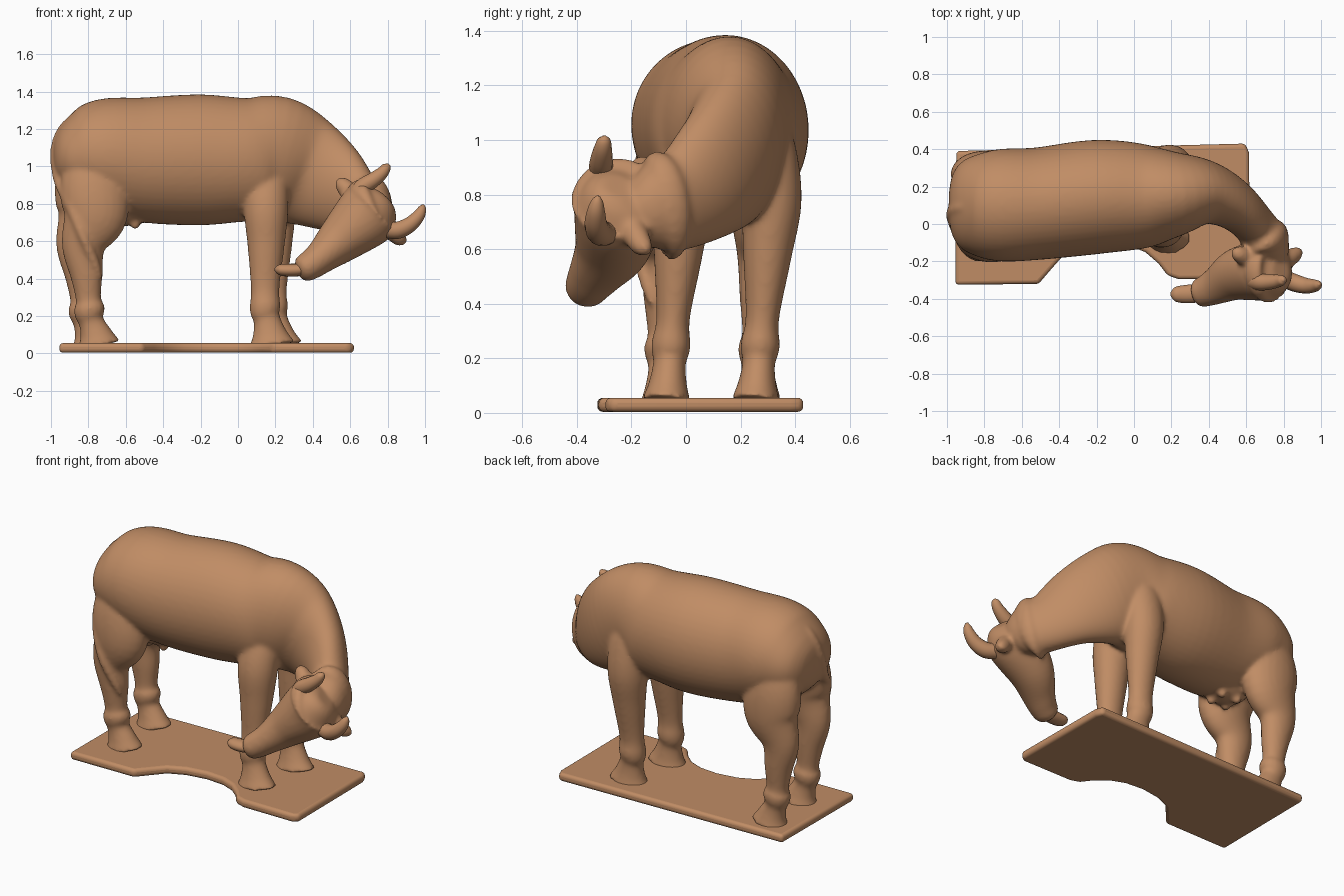
import bpy, bmesh, math
from mathutils import Vector

clay = bpy.data.materials.new("brown_clay")
clay.diffuse_color = (0.53, 0.265, 0.13, 1)


def finish(name, bm):
    bmesh.ops.recalc_face_normals(bm, faces=bm.faces)
    for f in bm.faces:
        f.smooth = True
    mesh = bpy.data.meshes.new(name)
    bm.to_mesh(mesh)
    bm.free()
    mesh.materials.append(clay)
    ob = bpy.data.objects.new(name, mesh)
    bpy.context.collection.objects.link(ob)
    return ob


def spline(a, b, c, d, t):
    return [0.5 * (2*q + (r-p)*t + (2*p-5*q+4*r-s)*t*t + (3*q-p-3*r+s)*t**3)
            for p, q, r, s in zip(a, b, c, d)]


def loft(name, stations, hint, sides=24, steps=5):
    """Skin ellipses along a path; station = x, y, z, radius along hint, radius across."""
    n = len(stations)
    rows = []
    for i in range(n - 1):
        q = [stations[max(0, min(n - 1, i + k))] for k in (-1, 0, 1, 2)]
        rows += [spline(*q, k / steps) for k in range(steps)]
    rows.append(list(stations[-1]))
    bm = bmesh.new()
    rings = []
    for i, s in enumerate(rows):
        c = Vector(s[:3])
        t = (Vector(rows[min(i + 1, len(rows) - 1)][:3]) - Vector(rows[max(i - 1, 0)][:3])).normalized()
        u = Vector(hint)
        u = (u - t * u.dot(t)).normalized()
        w = t.cross(u)
        rings.append([bm.verts.new(c + u * s[3] * math.cos(a) + w * s[4] * math.sin(a))
                      for a in (2 * math.pi * k / sides for k in range(sides))])
    for r0, r1 in zip(rings, rings[1:]):
        for k in range(sides):
            j = (k + 1) % sides
            bm.faces.new((r0[k], r0[j], r1[j], r1[k]))
    bm.faces.new(rings[0])
    bm.faces.new(rings[-1])
    return finish(name, bm)


def tube(name, points, hint):
    """Round tapered tube; point = x, y, z, radius."""
    return loft(name, [(*p, p[3]) for p in points], hint, 14)


def ball(name, loc, size):
    bm = bmesh.new()
    bmesh.ops.create_uvsphere(bm, u_segments=20, v_segments=12, radius=1)
    for v in bm.verts:
        v.co = Vector([c * s + o for c, s, o in zip(v.co, size, loc)])
    return finish(name, bm)


X, Z = (1, 0, 0), (0, 0, 1)
ACROSS = (0.72, 0, -0.66)

# Trunk and neck
flesh = [loft("cow_body", [
    (-.99, .10, 1.05, .05, .06), (-.975, .10, 1.05, .12, .15),
    (-.935, .10, 1.05, .18, .22), (-.86, .10, 1.052, .245, .265),
    (-.72, .10, 1.06, .305, .30), (-.50, .11, 1.035, .335, .30),
    (-.20, .145, 1.035, .35, .305), (.05, .15, 1.035, .33, .28),
    (.20, .16, 1.035, .34, .235), (.37, .17, .965, .295, .175),
    (.52, .11, .88, .245, .137), (.64, .0, .79, .19, .115),
    (.705, -.11, .755, .165, .125), (.71, -.20, .74, .10, .10)], Z, 48)]

# Neck fold behind the head
flesh.append(loft("neck_fold", [
    (.665, -.045, .765, .16, .10), (.685, -.07, .76, .20, .135),
    (.70, -.095, .755, .198, .135), (.705, -.115, .75, .16, .11)], Z))

# Head, and the band across the forehead
flesh.append(loft("head", [
    (.785, -.245, .83, .06, .06), (.765, -.25, .81, .12, .12),
    (.72, -.25, .77, .165, .16), (.67, -.25, .72, .17, .16),
    (.55, -.27, .61, .13, .14), (.45, -.325, .52, .092, .105),
    (.39, -.355, .475, .08, .087), (.34, -.37, .445, .068, .072),
    (.32, -.375, .435, .03, .03)], ACROSS, 32))
flesh.append(loft("head_band", [
    (.740, -.25, .785, .155, .145), (.730, -.25, .78, .178, .172),
    (.720, -.25, .77, .178, .172), (.710, -.25, .76, .155, .145)], ACROSS))

# Legs: x, z, radius along x, radius across
HIND = [(-.77, 1.16, .07, .05), (-.77, 1.06, .14, .09), (-.77, .90, .18, .12),
        (-.765, .74, .175, .115), (-.825, .58, .12, .085), (-.81, .42, .088, .072),
        (-.80, .29, .068, .06), (-.795, .25, .082, .074), (-.795, .21, .08, .072),
        (-.785, .17, .068, .06), (-.76, .10, .088, .072), (-.745, .04, .12, .092)]
FORE = [(.15, 1.12, .05, .04), (.15, .98, .11, .09), (.15, .78, .12, .11),
        (.15, .58, .10, .09), (.145, .35, .077, .062), (.145, .26, .082, .072),
        (.145, .22, .08, .07), (.155, .18, .072, .06), (.17, .10, .095, .072),
        (.18, .04, .13, .092)]
for name, profile, dx, y, lean in (
        ("near_hind_leg", HIND, 0, -.075, -.02), ("far_hind_leg", HIND, -.03, .26, .02),
        ("near_front_leg", FORE, 0, -.075, .08), ("far_front_leg", FORE, .04, .252, .08)):
    # the top of each leg tucks in towards the middle of the trunk
    flesh.append(loft(name, [(x + dx, y + lean * z + (.14 - y) * max(0, z - .78) * .85, z, rx, ry)
                             for x, z, rx, ry in profile], X))

# Udder with teats
flesh.append(ball("udder", (-.61, .09, .79), (.16, .13, .11)))
for dx in (-.05, .06):
    for dy in (-.05, .05):
        flesh.append(ball("teat", (-.61 + dx, .09 + dy, .695), (.028, .028, .035)))

# Ears
flesh.append(tube("ear", [(.63, -.2, .82, .05), (.58, -.17, .88, .05),
                          (.545, -.155, .915, .036), (.53, -.15, .93, .015)], ACROSS[::-1]))
flesh.append(tube("ear", [(.80, -.2, .68, .05), (.85, -.17, .625, .045),
                          (.88, -.15, .598, .032), (.895, -.145, .585, .012)], ACROSS[::-1]))

# Tail draped over the near thigh
flesh.append(tube("tail", [(-.86, .09, 1.27, .02), (-.93, .085, 1.205, .03), (-.975, .06, 1.09, .03),
                           (-.96, -.01, .93, .03), (-.90, -.13, .80, .03), (-.83, -.175, .63, .028),
                           (-.765, -.145, .48, .026), (-.735, -.125, .40, .012)], (1, 1, 0)))

# Fuse the flesh parts into one smooth skin
bpy.ops.object.select_all(action='DESELECT')
for ob in flesh:
    ob.select_set(True)
bpy.context.view_layer.objects.active = flesh[0]
bpy.ops.object.join()
remesh = flesh[0].modifiers.new("fuse", 'REMESH')
remesh.mode = 'VOXEL'
remesh.voxel_size = 0.011
remesh.use_smooth_shade = True
soft = flesh[0].modifiers.new("soften", 'SMOOTH')
soft.factor = 0.5
soft.iterations = 14

# Horns
tube("upper_horn", [(.63, -.30, .84, .045), (.665, -.31, .89, .045), (.72, -.31, .925, .042),
                    (.77, -.305, .965, .034), (.795, -.30, 1.0, .024), (.80, -.30, 1.015, .006)], (0, 1, 0))
tube("lower_horn", [(.80, -.29, .66, .045), (.86, -.315, .66, .047), (.92, -.33, .69, .042),
                    (.965, -.33, .735, .034), (.985, -.325, .775, .022), (.99, -.32, .795, .006)], (0, 1, 0))

# Tongue
loft("tongue", [(.42, -.365, .48, .03, .05), (.34, -.37, .45, .034, .05), (.27, -.375, .445, .034, .048),
                (.22, -.375, .448, .028, .038), (.195, -.375, .45, .006, .008)], Z, 16)

# Base plate with a curved notch in the front edge
notch = [(.24, -.295), (.18, -.275), (.13, -.21), (.06, -.15), (-.03, -.115), (-.15, -.105),
         (-.28, -.125), (-.38, -.17), (-.45, -.25), (-.51, -.32)]
outline = [(-.955, -.325), (-.95, .39), (.595, .43), (.615, .38), (.62, -.27), (.59, -.295)] + notch
bm = bmesh.new()
base = bm.faces.new([bm.verts.new((x, y, 0.004)) for x, y in outline])
top = bmesh.ops.extrude_face_region(bm, geom=[base])["geom"]
bmesh.ops.translate(bm, vec=(0, 0, .051), verts=[v for v in top if isinstance(v, bmesh.types.BMVert)])
plate = finish("base_plate", bm)
bevel = plate.modifiers.new("round_edges", 'BEVEL')
bevel.width = 0.02
bevel.segments = 4
bpy.ops.object.select_all(action='DESELECT')
plate.select_set(True)
bpy.context.view_layer.objects.active = plate
bpy.ops.object.shade_smooth_by_angle()
